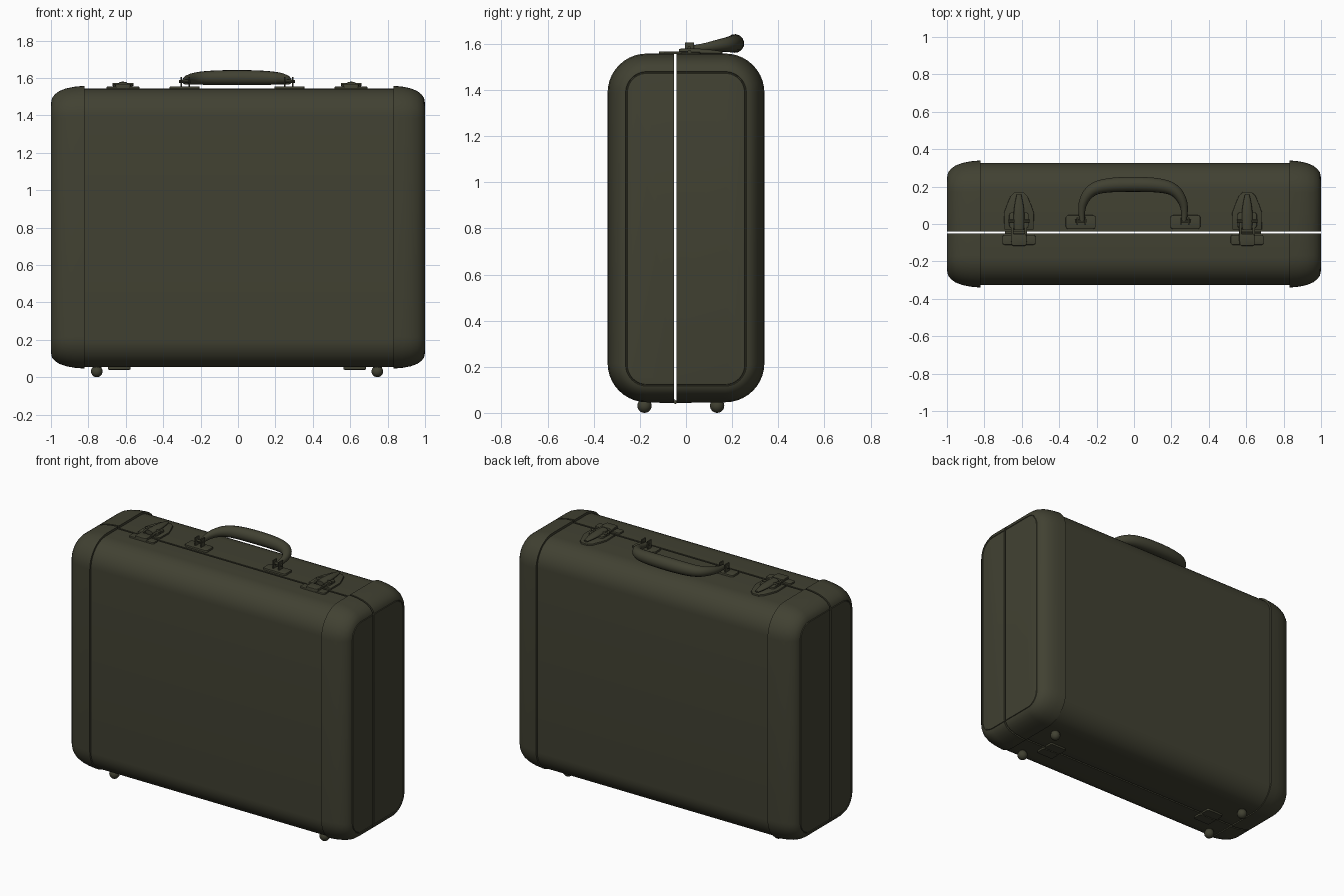
import bpy, bmesh, math
from mathutils import Vector, Matrix

if "Cube" in bpy.data.objects:
    bpy.data.objects.remove(bpy.data.objects["Cube"])

olive = bpy.data.materials.new("dark_olive")
olive.diffuse_color = (0.053, 0.053, 0.032, 1)
olive.use_nodes = True
olive.node_tree.nodes["Principled BSDF"].inputs["Base Color"].default_value = olive.diffuse_color
CX = -0.005                      # hardware centre line
SEAM = {-1: -0.052, 1: -0.041}   # gap between the front and back halves


def finish(name, bm, angle=30):
    bmesh.ops.recalc_face_normals(bm, faces=bm.faces)
    me = bpy.data.meshes.new(name)
    bm.to_mesh(me)
    bm.free()
    me.shade_smooth()
    me.set_sharp_from_angle(angle=math.radians(angle))
    me.materials.append(olive)
    ob = bpy.data.objects.new(name, me)
    bpy.context.collection.objects.link(ob)
    return ob


def half_section(x, s, yo, z0, z1, r):
    """D-shaped outline of one case half, flat on the seam side."""
    pts = [Vector((x, SEAM[s], z1))]
    for top in (True, False):
        zc = z1 - r if top else z0 + r
        for i in range(11):
            a = math.radians(90 - 9 * i if top else -9 * i)
            pts.append(Vector((x, s * (yo - r + r * math.cos(a)), zc + r * math.sin(a))))
    pts.append(Vector((x, SEAM[s], z0)))
    return pts


def loft(name, sections):
    bm = bmesh.new()
    rings = [[bm.verts.new(p) for p in sec] for sec in sections]
    n = len(rings[0])
    for a, b in zip(rings, rings[1:]):
        for i in range(n):
            j = (i + 1) % n
            bm.faces.new((a[i], a[j], b[j], b[i]))
    bm.faces.new(rings[0])
    bm.faces.new(rings[-1])
    return finish(name, bm)


def plate(name, outline, z0, z1, bevel=0.003):
    """Flat metal plate from an outline in x, y."""
    bm = bmesh.new()
    base = bm.faces.new([bm.verts.new((x, y, z0)) for x, y in outline])
    ext = bmesh.ops.extrude_face_region(bm, geom=[base])
    top = [v for v in ext["geom"] if isinstance(v, bmesh.types.BMVert)]
    bmesh.ops.translate(bm, verts=top, vec=(0, 0, z1 - z0))
    if bevel:
        edges = [e for e in bm.edges if all(v in top for v in e.verts)]
        bmesh.ops.bevel(bm, geom=edges, offset=bevel, segments=2, affect='EDGES', profile=0.5)
    return finish(name, bm)


def rounded(cx, cy, hx, hy, r):
    pts = []
    for k, (sx, sy) in enumerate(((1, 1), (-1, 1), (-1, -1), (1, -1))):
        for i in range(5):
            a = math.radians(90 * k + 22.5 * i)
            pts.append((cx + sx * (hx - r) + r * math.cos(a), cy + sy * (hy - r) + r * math.sin(a)))
    return pts


def pin(name, x, y, z, r, length):
    bm = bmesh.new()
    bmesh.ops.create_cone(bm, cap_ends=True, segments=12, radius1=r, radius2=r, depth=length,
                          matrix=Matrix.Translation((x, y, z)) @ Matrix.Rotation(math.pi / 2, 4, 'Y'))
    return finish(name, bm)


def tube(name, pts):
    """Smooth tube through (x, y, z, radius) control points."""
    cu = bpy.data.curves.new(name, 'CURVE')
    cu.dimensions = '3D'
    cu.bevel_depth = 1.0
    cu.bevel_resolution = 5
    cu.use_fill_caps = True
    sp = cu.splines.new('NURBS')
    sp.points.add(len(pts) - 1)
    for p, (x, y, z, r) in zip(sp.points, pts):
        p.co = (x, y, z, 1)
        p.radius = r
    sp.order_u = 3
    sp.use_endpoint_u = True
    sp.resolution_u = 6
    cu.materials.append(olive)
    ob = bpy.data.objects.new(name, cu)
    bpy.context.collection.objects.link(ob)
    return ob


# case halves: main shell plus a rounded cap at each end
CAP = [(0, 0), (0.3, 0.005), (0.55, 0.014), (0.75, 0.028), (0.88, 0.045), (0.96, 0.063),
       (0.985, 0.078), (0.965, 0.080), (0.965, 0.084), (0.99, 0.086), (1.0, 0.095)]
for s, half in ((-1, "front"), (1, "back")):
    loft(half + "_shell", [half_section(x, s, 0.326, 0.054, 1.543, 0.15) for x in (-0.86, 0.87)])
    for e, end, side in ((-0.82, -1, "left"), (0.832, 1, "right")):
        loft(f"{half}_{side}_cap",
             [half_section(e + (end - e) * t, s, 0.34 - d, 0.046 + 0.9 * d, 1.558 - d, 0.17 - d)
              for t, d in CAP])

# carrying handle, lying towards the back
arc = [(0.272, 0.015, 1.578, 0.014), (0.278, 0.07, 1.582, 0.018), (0.262, 0.135, 1.592, 0.026),
       (0.215, 0.19, 1.598, 0.034), (0.13, 0.209, 1.601, 0.039)]
path = ([(CX - x, y, z, r) for x, y, z, r in arc] + [(CX, 0.213, 1.602, 0.041)]
        + [(CX + x, y, z, r) for x, y, z, r in reversed(arc)])
tube("handle", path)

for m, side in ((-1, "left"), (1, "right")):
    # handle mount: base plate, two ears, pin
    hx = CX + m * 0.28
    plate(f"{side}_handle_base", rounded(hx, 0.01, 0.08, 0.037, 0.014), 1.535, 1.555)
    for dx in (-0.024, 0.018):
        plate(f"{side}_handle_ear", rounded(hx + m * dx, 0.015, 0.004, 0.02, 0.003), 1.55, 1.606, 0)
    pin(f"{side}_handle_pin", hx, 0.015, 1.582, 0.008, 0.06)

    # latch: tapered base plate, lever, loop and catch
    lx = CX + m * 0.61
    taper = [(0.078, -0.03), (0.08, 0.06), (0.066, 0.10), (0.045, 0.15), (0.022, 0.172)]
    plate(f"{side}_latch_base", [(lx + x, y) for x, y in taper]
          + [(lx - x, y) for x, y in reversed(taper)], 1.535, 1.553)
    plate(f"{side}_latch_cheeks", rounded(lx, 0.02, 0.052, 0.042, 0.015), 1.55, 1.564)
    lever = tube(f"{side}_latch_lever", [(lx, -0.03, 1.566, 0.026), (lx, 0.03, 1.566, 0.030),
                                        (lx, 0.10, 1.562, 0.026), (lx, 0.158, 1.557, 0.012)])
    lever.scale.z = 0.5          # flattened lever
    lever.location.z = 1.566 * 0.5
    pin(f"{side}_latch_pin", lx, 0.015, 1.566, 0.008, 0.11)
    for d in (-0.036, 0.036):
        plate(f"{side}_latch_loop", rounded(lx + d, -0.04, 0.007, 0.055, 0.006), 1.556, 1.566)
    pin(f"{side}_loop_bar", lx, -0.09, 1.561, 0.007, 0.08)
    plate(f"{side}_catch_plate", rounded(lx, -0.085, 0.088, 0.026, 0.010), 1.535, 1.553)
    plate(f"{side}_catch_hook", rounded(lx, -0.085, 0.04, 0.032, 0.012), 1.55, 1.568)

    # hinge under the case
    for y, leaf in ((-0.082, "front"), (-0.008, "back")):
        plate(f"{side}_hinge_{leaf}_leaf", rounded(CX + m * 0.63, y, 0.06, 0.032, 0.012), 0.042, 0.06, 0)
    pin(f"{side}_hinge_barrel", CX + m * 0.63, -0.046, 0.047, 0.008, 0.11)

    # ball feet
    for y, half in ((-0.18, "front"), (0.135, "back")):
        bm = bmesh.new()
        bmesh.ops.create_uvsphere(bm, u_segments=20, v_segments=12, radius=0.031,
                                  matrix=Matrix.Translation((CX + m * 0.75, y, 0.031)))
        finish(f"{side}_{half}_foot", bm)
        bm = bmesh.new()
        bmesh.ops.create_cone(bm, cap_ends=True, segments=16, radius1=0.024, radius2=0.024, depth=0.04,
                              matrix=Matrix.Translation((CX + m * 0.75, y, 0.055)))
        finish(f"{side}_{half}_foot_stem", bm)
